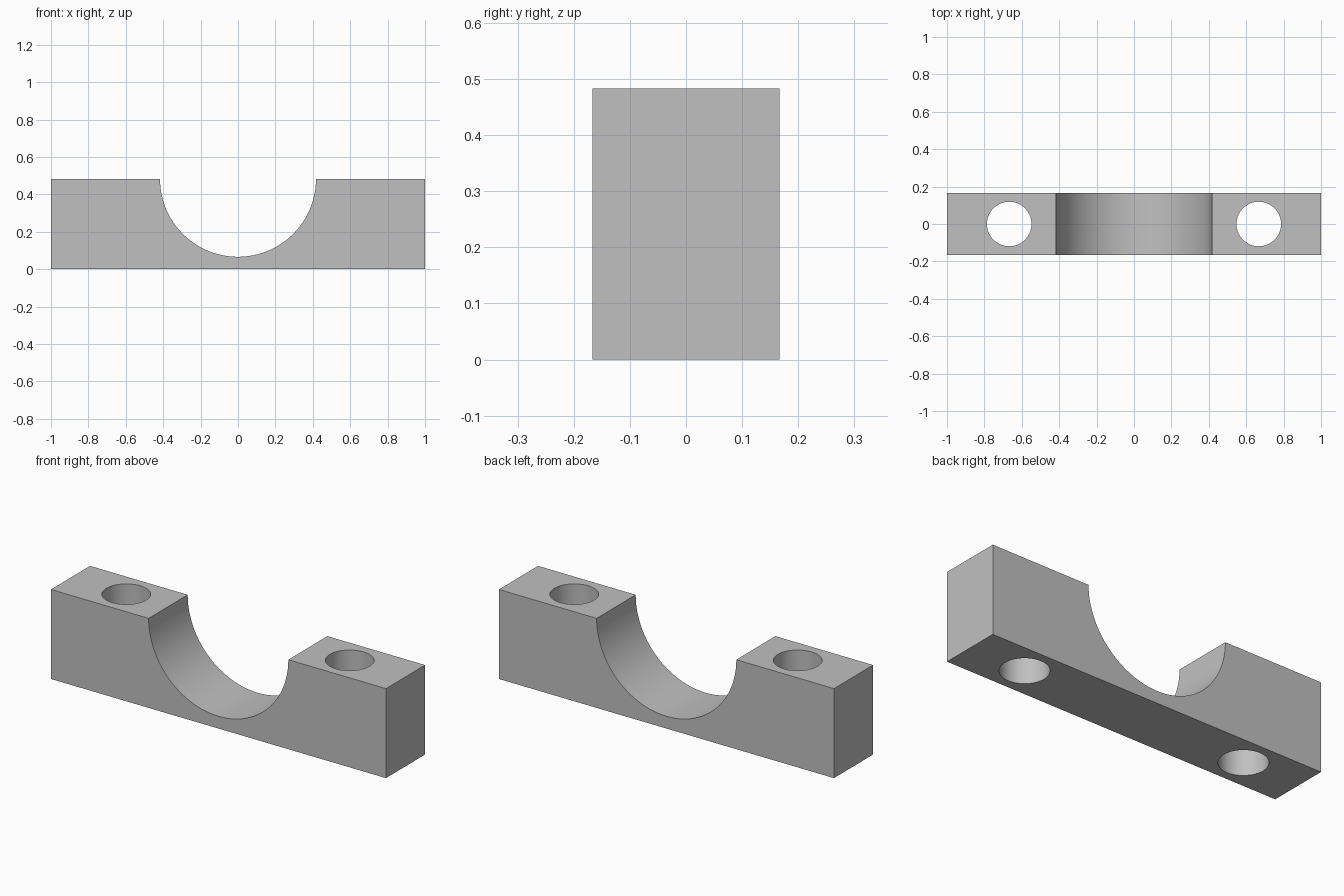
import bpy
import math

LENGTH, DEPTH, HEIGHT = 2.0, 0.333, 0.483
SADDLE_RADIUS = 0.417
BOLT_X, BOLT_RADIUS = 0.667, 0.119

old = bpy.data.objects.get("Cube")
if old:
    bpy.data.objects.remove(old, do_unlink=True)

# One plain grey
grey = bpy.data.materials.new("light_grey")
grey.use_nodes = True
colour = (0.53, 0.53, 0.53, 1)
grey.diffuse_color = colour
grey.node_tree.nodes["Principled BSDF"].inputs["Base Color"].default_value = colour

# Solid block
bpy.ops.mesh.primitive_cube_add(size=1, location=(0, 0, HEIGHT / 2))
block = bpy.context.object
block.name = "clamp_half"
block.scale = (LENGTH, DEPTH, HEIGHT)
bpy.ops.object.transform_apply(location=True, rotation=False, scale=True)
block.data.materials.append(grey)


def cut(name, radius, location, tilt=0):
    """Cut a round hole through the block and drop the cutter."""
    bpy.ops.mesh.primitive_cylinder_add(
        vertices=96, radius=radius, depth=1.5, location=location, rotation=(tilt, 0, 0))
    cutter = bpy.context.object
    cutter.name = name
    cutter.hide_render = True
    cutter.data.materials.append(grey)
    modifier = block.modifiers.new(name, "BOOLEAN")
    modifier.operation = "DIFFERENCE"
    modifier.solver = "EXACT"
    modifier.object = cutter
    bpy.context.view_layer.objects.active = block
    bpy.ops.object.modifier_apply(modifier=name)
    bpy.data.objects.remove(cutter, do_unlink=True)


# Half-round saddle across the top, and a bolt hole in each shoulder
cut("saddle_cutter", SADDLE_RADIUS, (0, 0, HEIGHT), math.pi / 2)
for side in (-1, 1):
    cut("bolt_hole_cutter", BOLT_RADIUS, (side * BOLT_X, 0, HEIGHT / 2))

# Smooth bores, sharp edges
bpy.ops.object.select_all(action="DESELECT")
block.select_set(True)
bpy.context.view_layer.objects.active = block
bpy.ops.object.shade_smooth_by_angle(angle=math.radians(30))
